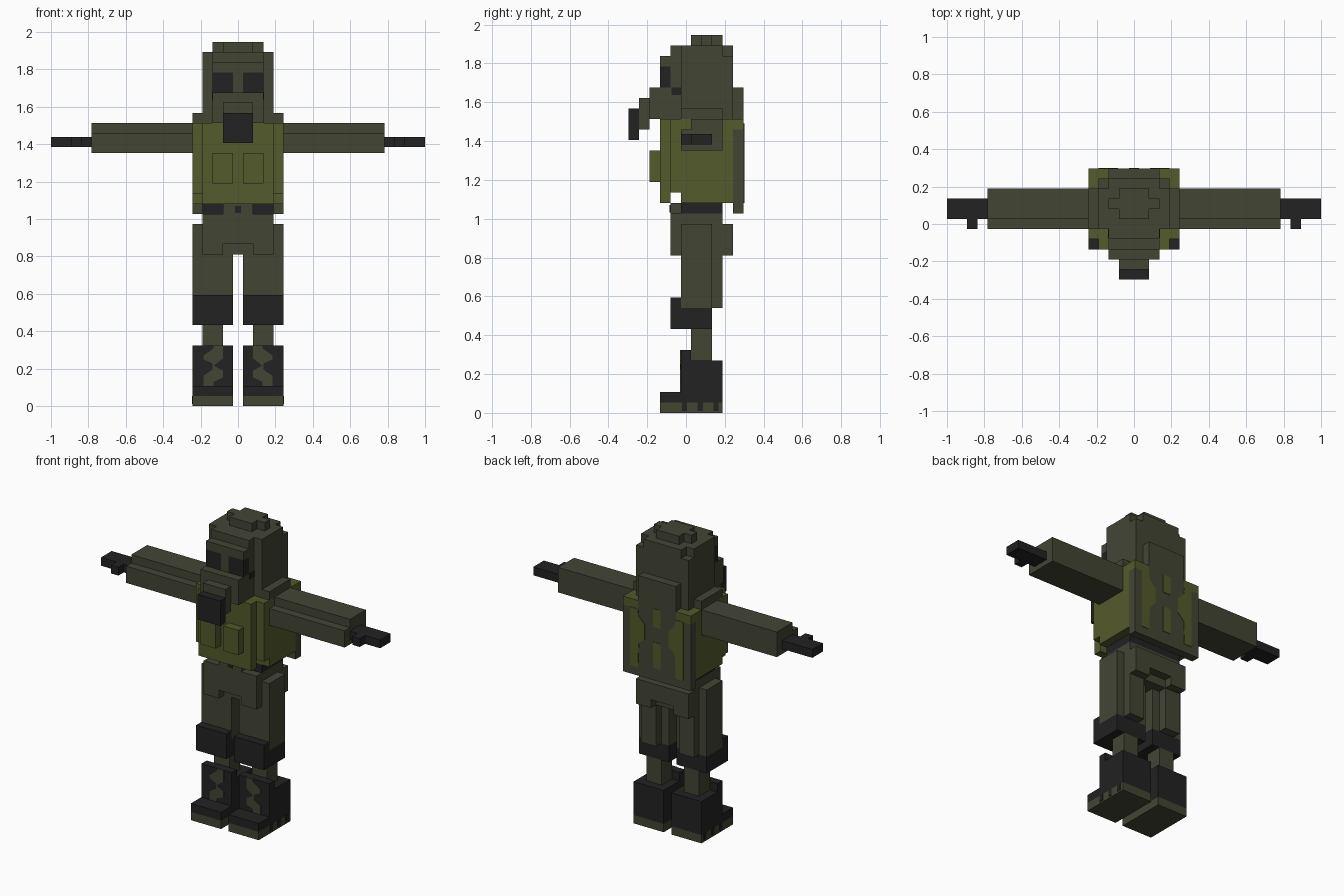
import bpy, bmesh

if "Cube" in bpy.data.objects:
    bpy.data.objects.remove(bpy.data.objects["Cube"])

U = 2 / 37  # size of one block


def material(name, rgb):
    m = bpy.data.materials.new(name)
    m.diffuse_color = (*rgb, 1)
    m.use_nodes = True
    m.node_tree.nodes["Principled BSDF"].inputs["Base Color"].default_value = m.diffuse_color
    return m


OLIVE = material("grey_olive", (0.054, 0.060, 0.034))
MOSS = material("moss_green", (0.088, 0.103, 0.024))
BLACK = material("soft_black", (0.016, 0.016, 0.016))


def finish(name, bm, mat):
    bmesh.ops.recalc_face_normals(bm, faces=bm.faces)
    me = bpy.data.meshes.new(name)
    bm.to_mesh(me)
    bm.free()
    me.materials.append(mat)
    ob = bpy.data.objects.new(name, me)
    bpy.context.collection.objects.link(ob)
    return ob


def box(name, mat, x0, x1, y0, y1, z0, z1):
    """Box given by its limits in block units."""
    bm = bmesh.new()
    bmesh.ops.create_cube(bm, size=1)
    for v in bm.verts:
        v.co = (U * (x1 if v.co.x > 0 else x0),
                U * (y1 if v.co.y > 0 else y0),
                U * (z1 if v.co.z > 0 else z0))
    return finish(name, bm, mat)


def mid(name, mat, x, *yz):
    return box(name, mat, -x, x, *yz)


def pair(name, mat, x0, x1, *yz):
    box(name + "_right", mat, x0, x1, *yz)
    box(name + "_left", mat, -x1, -x0, *yz)


def plate_pair(name, mat, pts, y, thick):
    """Thin painted plates outlined in x, z; mirrored over x."""
    for side, sign in (("right", 1), ("left", -1)):
        bm = bmesh.new()
        face = bm.faces.new([bm.verts.new((sign * x * U, y * U, z * U)) for x, z in pts])
        ext = bmesh.ops.extrude_face_region(bm, geom=[face])["geom"]
        for v in ext:
            if isinstance(v, bmesh.types.BMVert):
                v.co.y += thick * U
        finish(f"{name}_{side}", bm, mat)


# boots
pair("boot_sole", OLIVE, 0.5, 4.5, -2.5, 3.5, 0, 1)
pair("boot_foot", BLACK, 0.5, 4.5, -2.5, 3.5, 1, 2)
pair("boot_shaft", BLACK, 0.5, 4.5, -0.5, 3.5, 2, 5)
pair("boot_tongue", BLACK, 0.5, 4.5, -0.5, 0.5, 5, 6)
plate_pair("boot_laces", OLIVE,
           [(1.5, 6), (2.4, 6), (2.4, 5.7), (3.4, 5), (3.4, 4.6), (2.5, 4.2), (2.5, 3.6),
            (3.4, 3), (3.4, 2), (2.4, 2), (2.4, 2.4), (1.5, 2.8), (1.5, 3.5), (2.4, 4),
            (1.5, 4.7)], -0.5, -0.06)
for y in (-0.4, 1.1, 2.6):
    pair("sole_tread", BLACK, 4.5, 4.56, y, y + 0.5, 0.2, 1)

# legs
pair("shin", OLIVE, 1.5, 3.5, 0.5, 2.5, 5, 8)
pair("knee_pad", BLACK, 0.5, 4.5, -1.5, 2.5, 8, 10)
pair("knee_pad_top", BLACK, 0.5, 4.5, -1.5, -0.5, 10, 11)
pair("thigh", OLIVE, 0.5, 4.5, -0.5, 2.5, 10, 15)
pair("thigh_back", OLIVE, 1.5, 3.5, 2.5, 3.5, 10, 15)

# hips and belt
mid("hips", OLIVE, 3.5, -0.5, 3.5, 15, 18)
pair("hip_side", OLIVE, 3.5, 4.5, -0.5, 2.5, 15, 18)
for part, y0, y1 in (("front", -1.5, -0.5), ("back", 3.5, 4.5)):
    mid("hip_" + part, OLIVE, 3.5, y0, y1, 16, 18)
    pair("hip_lower_" + part, OLIVE, 1.5, 3.5, y0, y1, 15, 16)
mid("waist", OLIVE, 3.5, -1.5, 3.5, 18, 19)
mid("belt", BLACK, 3.5, -0.5, 3.5, 19, 20)
mid("belt_front", OLIVE, 1.5, -1.5, -0.5, 19, 20)
mid("buckle", BLACK, 0.3, -1.56, -1.5, 19.1, 19.8)

# vest
mid("vest", MOSS, 4.5, -1.5, 4.5, 21, 28)
mid("vest_skirt", MOSS, 4.5, -0.5, 4.5, 20, 21)
mid("vest_front", MOSS, 3.5, -2.5, -1.5, 20, 28)
pair("pouch", MOSS, 0.5, 2.5, -3.5, -2.5, 22, 25)

# back panel with painted patches
mid("back_panel", OLIVE, 4.5, 4.5, 5.5, 19, 27)
mid("back_panel_top", OLIVE, 2.5, 4.5, 5.5, 27, 28)
pair("back_panel_corner", MOSS, 2.5, 4.5, 4.5, 5.5, 27, 28)
plate_pair("back_patch", MOSS,
           [(3.5, 20), (3.5, 27), (2.5, 27), (2.4, 26.2), (1.6, 25.4), (1.6, 23.6),
            (2.4, 22.8), (2.5, 20)], 5.5, 0.06)
mid("back_patch_upper", MOSS, 0.5, 5.5, 5.56, 25.4, 27.6)
mid("back_patch_lower", MOSS, 0.5, 5.5, 5.56, 20.5, 23.6)
mid("hood_fold", OLIVE, 2.5, 4.5, 5.5, 28, 31)

# arms and hands
mid("shoulders", OLIVE, 4.5, -0.5, 3.5, 28, 29)
pair("arm", OLIVE, 4.5, 14.5, -0.5, 3.5, 25, 27)
pair("arm_top", OLIVE, 4.5, 14.5, 0.5, 3.5, 27, 28)
pair("hand", BLACK, 14.5, 18.5, 0.5, 2.5, 25.6, 26.6)
pair("thumb", BLACK, 15.5, 16.5, -0.5, 0.5, 25.6, 26.6)

# hooded head
mid("head", OLIVE, 3.5, -0.5, 4.5, 28, 34)
mid("head_crown", OLIVE, 3.5, -0.5, 3.5, 34, 35)
mid("head_crown_back", OLIVE, 2.5, 3.5, 4.5, 34, 35)
mid("brow", OLIVE, 2.5, -1.5, -0.5, 28, 35)
mid("crest_long", OLIVE, 1.5, 0.5, 3.5, 35, 36)
pair("crest_wide", OLIVE, 1.5, 2.5, 1.5, 2.5, 35, 36)

# face with gas mask
mid("face_lower", OLIVE, 2.5, -2.5, -1.5, 28, 31)
mid("face_nose", OLIVE, 0.5, -2.5, -1.5, 31, 33)
mid("face_upper", OLIVE, 2.5, -2.5, -1.5, 33, 34)
pair("eye_lens", BLACK, 0.5, 2.5, -2.5, -1.5, 31, 33)
pair("mask_strap", BLACK, 2.5, 2.56, -1.4, -0.5, 30.3, 31)
mid("mask", OLIVE, 2.5, -3.5, -2.5, 28, 31)
mid("mask_snout", OLIVE, 1.5, -4.5, -3.5, 27, 30)
mid("mask_filter", BLACK, 1.5, -5.5, -4.5, 26, 29)
